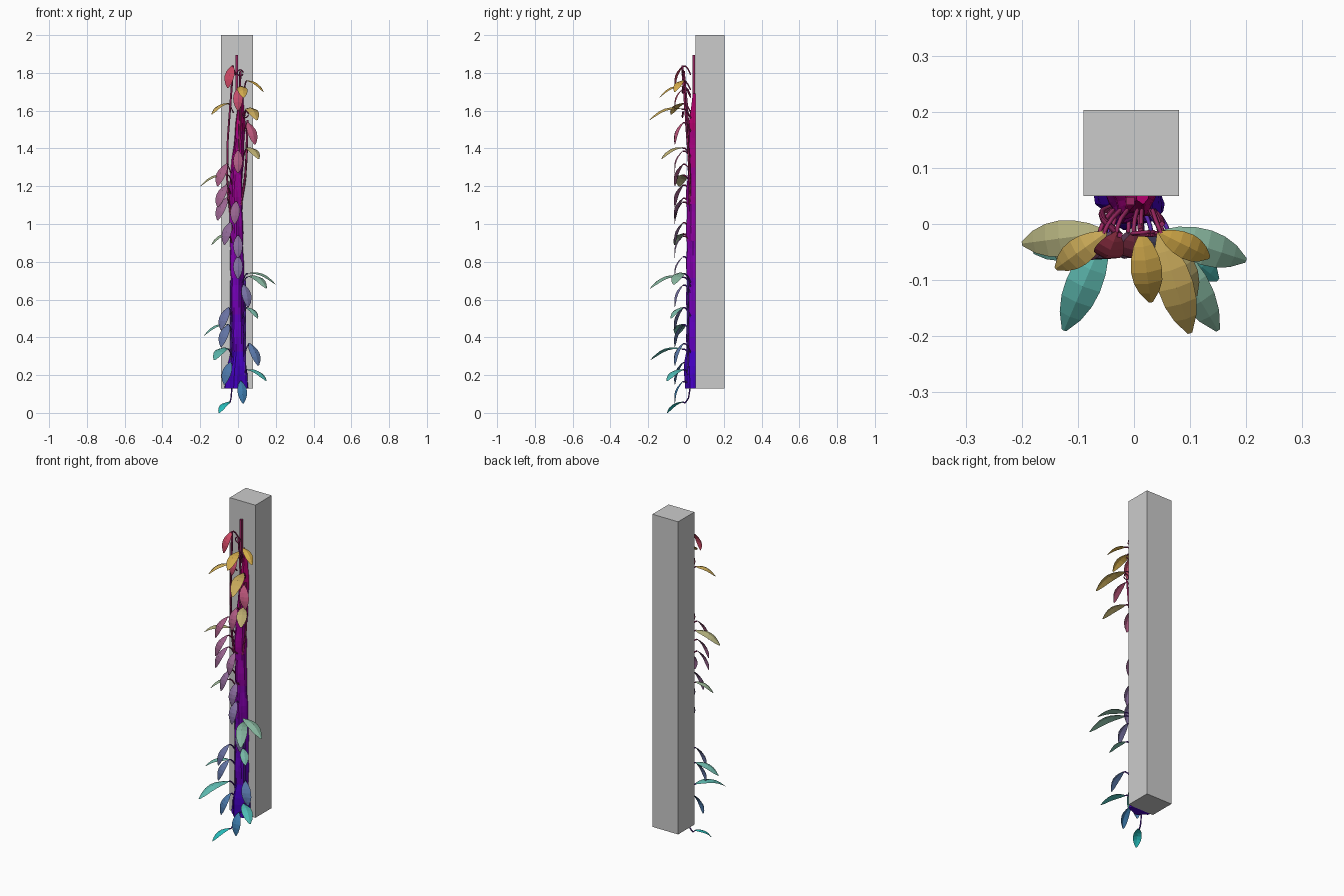
import bpy, bmesh, math
from mathutils import Vector

if "Cube" in bpy.data.objects:
    bpy.data.objects.remove(bpy.data.objects["Cube"])

BARK = [(0.06, 0, 0.55), (0.25, 0, 0.4), (0.45, 0, 0.15)]
WIDE = [(0, 0.5, 0.5), (0.3, 0.45, 0.3), (0.7, 0.4, 0.04)]
HANG = [(0, 0.2, 0.42), (0.24, 0.15, 0.33), (0.6, 0.06, 0.12)]


def ramp(stops, t):
    t = min(max(t, 0), 0.999) * (len(stops) - 1)
    i = int(t)
    return tuple(Vector(stops[i]).lerp(Vector(stops[i + 1]), t - i))


def material(name, rgb):
    m = bpy.data.materials.new(name)
    m.diffuse_color = (*rgb, 1)
    m.use_nodes = True
    m.node_tree.nodes["Principled BSDF"].inputs["Base Color"].default_value = m.diffuse_color
    return m


def add_object(name, bm, *mats):
    me = bpy.data.meshes.new(name)
    bm.to_mesh(me)
    bm.free()
    for m in mats:
        me.materials.append(m)
    ob = bpy.data.objects.new(name, me)
    bpy.context.collection.objects.link(ob)
    return ob


def box(name, lo, hi, *mats):
    bm = bmesh.new()
    bmesh.ops.create_cube(bm, size=1)
    for v in bm.verts:
        v.co = [lo[i] + (v.co[i] + 0.5) * (hi[i] - lo[i]) for i in range(3)]
    return add_object(name, bm, *mats)


def tube(name, pts, radius, mat):
    cu = bpy.data.curves.new(name, 'CURVE')
    cu.dimensions = '3D'
    cu.bevel_depth = radius
    cu.bevel_resolution = 0
    cu.use_fill_caps = True
    cu.resolution_u = 3
    sp = cu.splines.new('BEZIER')
    sp.bezier_points.add(len(pts) - 1)
    for bp, p in zip(sp.bezier_points, pts):
        bp.co = p
        bp.handle_left_type = bp.handle_right_type = 'AUTO'
    cu.materials.append(mat)
    bpy.context.collection.objects.link(bpy.data.objects.new(name, cu))


# Support post
box("post", (-0.09, 0.05, 0.13), (0.08, 0.203, 2))

# Trunk hugging the post: height, centre x, half width
TRUNK = [(0.13, -0.006, 0.064), (0.32, 0, 0.038), (0.9, -0.008, 0.033),
         (1.2, -0.01, 0.035), (1.55, 0.012, 0.024), (1.69, 0.015, 0.01)]


def trunk_at(z):
    for a, b in zip(TRUNK, TRUNK[1:]):
        if z <= b[0]:
            return Vector(a).lerp(Vector(b), (z - a[0]) / (b[0] - a[0]))
    return Vector(TRUNK[-1])


ROWS, SEG, BANDS = 40, 12, 8
bm = bmesh.new()
rings = []
for r in range(ROWS + 1):
    z = 0.13 + 1.56 * r / ROWS
    _, cx, w = trunk_at(z)
    depth = min(1.3 * w, 0.055)
    ring = []
    for s in range(SEG + 1):
        a = math.pi * s / SEG
        k = 1 + 0.1 * math.sin(5 * a + z * 7) + 0.06 * math.sin(z * 34)
        ring.append(bm.verts.new((cx - w * k * math.cos(a), 0.05 - depth * k * math.sin(a), z)))
    rings.append(ring)
for r in range(ROWS):
    for s in range(SEG + 1):
        f = bm.faces.new((rings[r][s], rings[r][s - 1], rings[r + 1][s - 1], rings[r + 1][s]))
        f.material_index = r * BANDS // ROWS
bm.faces.new(rings[0])
bm.faces.new(rings[-1]).material_index = BANDS - 1
bmesh.ops.recalc_face_normals(bm, faces=bm.faces)
add_object("trunk", bm, *[material("bark_%d" % i, ramp(BARK, i / 7)) for i in range(BANDS)])

# Growing tip
red = material("vine_red", (0.32, 0.02, 0.12))
blue = material("vine_blue", (0.1, 0.02, 0.4))
box("growing_tip", (-0.014, 0.034, 1.64), (0.001, 0.048, 1.895), red)

# Thin vines climbing beside the trunk
tube("left_vine", [(-0.04, 0.03, 1.05), (-0.058, 0.02, 1.25), (-0.025, -0.02, 1.84)], 0.006, red)
tube("right_vine", [(0.015, 0.02, 1.1), (0.038, 0.02, 1.25), (0.05, 0, 1.55)], 0.006, red)
tube("centre_vine", [(0, 0.015, 1.3), (0.01, 0.01, 1.55), (0.012, -0.012, 1.81)], 0.006, red)
for side in (-1, 1):
    tube("lower_vine", [(side * 0.037, 0.02 - 0.01 * side, z) for z in (0.2, 0.45, 0.7)], 0.006, blue)

# Curled tendrils
for x, z in [(0.012, 1.8), (0.02, 1.71), (0.04, 1.58)]:
    tube("tendril", [(x + 0.016 * math.cos(k), -0.014 - 0.001 * k, z + 0.016 * math.sin(k))
                     for k in range(7)], 0.0035, red)


# Leaf: an oblong folded along its midrib and arched along its length
def leaf(base, end, colours, wide):
    d = end - base
    side = Vector((-d.y, d.x, 0)).normalized()
    if not wide:                                # hanging leaves turn partly to the front
        side = (side + Vector((1 if side.x >= 0 else -1, 0, 0))).normalized()
    up = side.cross(d).normalized()
    if up.z < 0:
        up = -up
    half = min(0.032, max(0.023, d.length * 0.2))
    bm = bmesh.new()
    rows = []
    for k in range(7):
        t = k / 6
        arch = math.sin(math.pi * t)
        w = half * max(0.13, arch ** 0.65)
        c = base + d * t + up * 0.16 * d.length * arch
        rows.append([bm.verts.new(c + side * w * s - up * abs(s) * w * 0.3) for s in (-1, -0.5, 0, 0.5, 1)])
    for a, b in zip(rows, rows[1:]):
        for s in range(4):
            bm.faces.new((a[s], a[s + 1], b[s + 1], b[s]))
    add_object("leaf", bm, material("leaf", ramp(colours, base.z / 1.85)))
    # Stalk hooking out from the trunk
    mid = trunk_at(base.z)[1]
    root = (mid + (base.x - mid) * 0.6, 0.025, max(0.15, base.z - 0.05))
    tube("leaf_stalk", [root, (base.x * 0.95, -0.003, base.z - 0.005), base + d * 0.04],
         0.004, red if base.z > 0.9 else blue)


# Spreading leaves, given by their tips; each starts near the trunk's edge, a little higher
for tip in [(-0.1, -0.1, 0), (0.15, -0.1, 0.17), (-0.125, -0.19, 0.28), (-0.18, -0.05, 0.41),
            (0.2, -0.065, 0.68), (0.15, -0.19, 0.66), (0.105, -0.08, 0.5), (-0.14, -0.06, 0.89),
            (-0.2, -0.035, 1.2), (0.11, -0.13, 1.345), (-0.14, -0.08, 1.58), (0.1, -0.195, 1.55),
            (0.135, -0.06, 1.7), (0.03, -0.14, 1.67)]:
    end = Vector(tip)
    start = Vector((max(-0.05, min(0.045, end.x * 0.45)), -0.015, end.z + 0.06))
    leaf(start, end, WIDE, True)

# Hanging leaves, given by their bases; each droops forward and away from the trunk
for x, z in [(0.015, 0.17), (0.06, 0.37), (-0.04, 0.27), (-0.05, 0.56), (-0.05, 0.47), (0.03, 0.68),
             (0, 0.83), (-0.04, 1.01), (0, 0.94), (-0.06, 1.14), (-0.06, 1.32), (-0.06, 1.21),
             (0, 1.39), (0.05, 1.54), (0, 1.72), (-0.03, 1.84), (-0.01, 1.12)]:
    start = Vector((x, -0.015, z))
    leaf(start, start + Vector((x * 0.8, -0.045, -0.12)), HANG, False)
